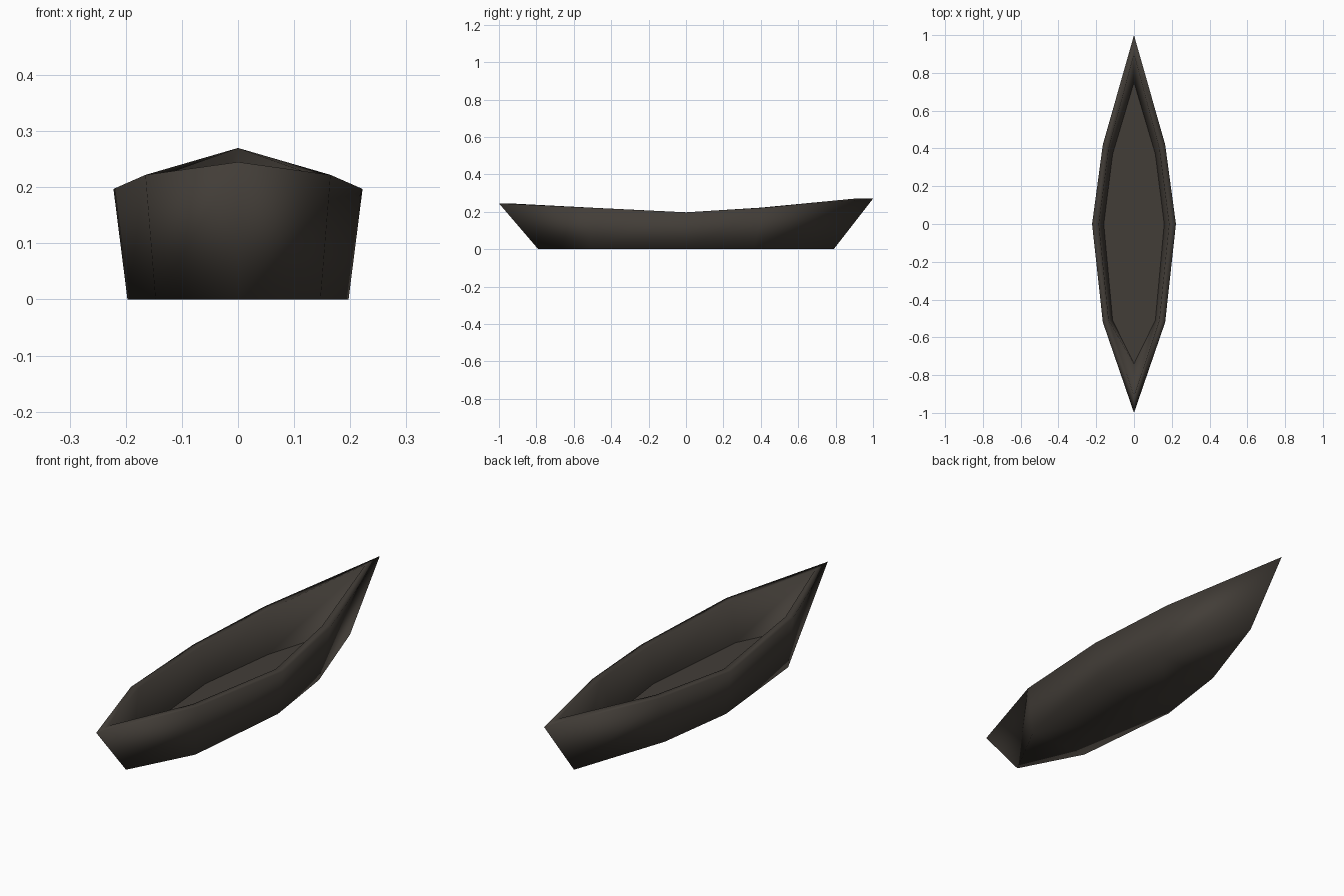
import bpy, bmesh

if "Cube" in bpy.data.objects:
    bpy.data.objects.remove(bpy.data.objects["Cube"])

wood = bpy.data.materials.new("dark brown wood")
wood.diffuse_color = (0.055, 0.047, 0.039, 1)
wood.use_nodes = True
wood.node_tree.nodes["Principled BSDF"].inputs["Base Color"].default_value = wood.diffuse_color


def ring(pts):
    """Close a starboard half outline (front tip to back tip) by mirroring it."""
    return pts + [(-x, y, z) for x, y, z in reversed(pts[1:-1])]


# Half outlines: underside, outer gunwale, inner gunwale, floor
keel = ring([(0, -0.79, 0), (0.147, -0.51, 0), (0.197, 0, 0), (0.147, 0.36, 0), (0, 0.79, 0)])
outer = ring([(0, -1, 0.245), (0.165, -0.52, 0.222), (0.222, 0, 0.197), (0.165, 0.42, 0.222), (0, 1, 0.27)])
inner = ring([(0, -0.91, 0.243), (0.134, -0.51, 0.222), (0.186, 0, 0.197), (0.134, 0.40, 0.222), (0, 0.90, 0.27)])
floor = ring([(0, -0.74, 0.04), (0.113, -0.51, 0.04), (0.16, 0, 0.04), (0.113, 0.37, 0.04), (0, 0.75, 0.04)])


def finish(bm, name, smooth):
    bmesh.ops.triangulate(bm, faces=[f for f in bm.faces if len(f.verts) > 4])
    me = bpy.data.meshes.new(name)
    for f in bm.faces:
        f.smooth = smooth
    bm.to_mesh(me)
    bm.free()
    me.materials.append(wood)
    ob = bpy.data.objects.new(name, me)
    bpy.context.collection.objects.link(ob)
    return ob


# Hull: underside, outer sides, gunwale and inner sides
bm = bmesh.new()
loops = [[bm.verts.new(p) for p in r] for r in (keel, outer, inner, floor)]
n = len(keel)
for a, b in zip(loops, loops[1:]):
    for i in range(n):
        j = (i + 1) % n
        bm.faces.new((a[i], a[j], b[j], b[i]))
bm.faces.new(loops[0][::-1])
finish(bm, "hull", True)

# Flat inside floor
bm = bmesh.new()
bm.faces.new([bm.verts.new(p) for p in floor])
finish(bm, "inside_floor", False)
